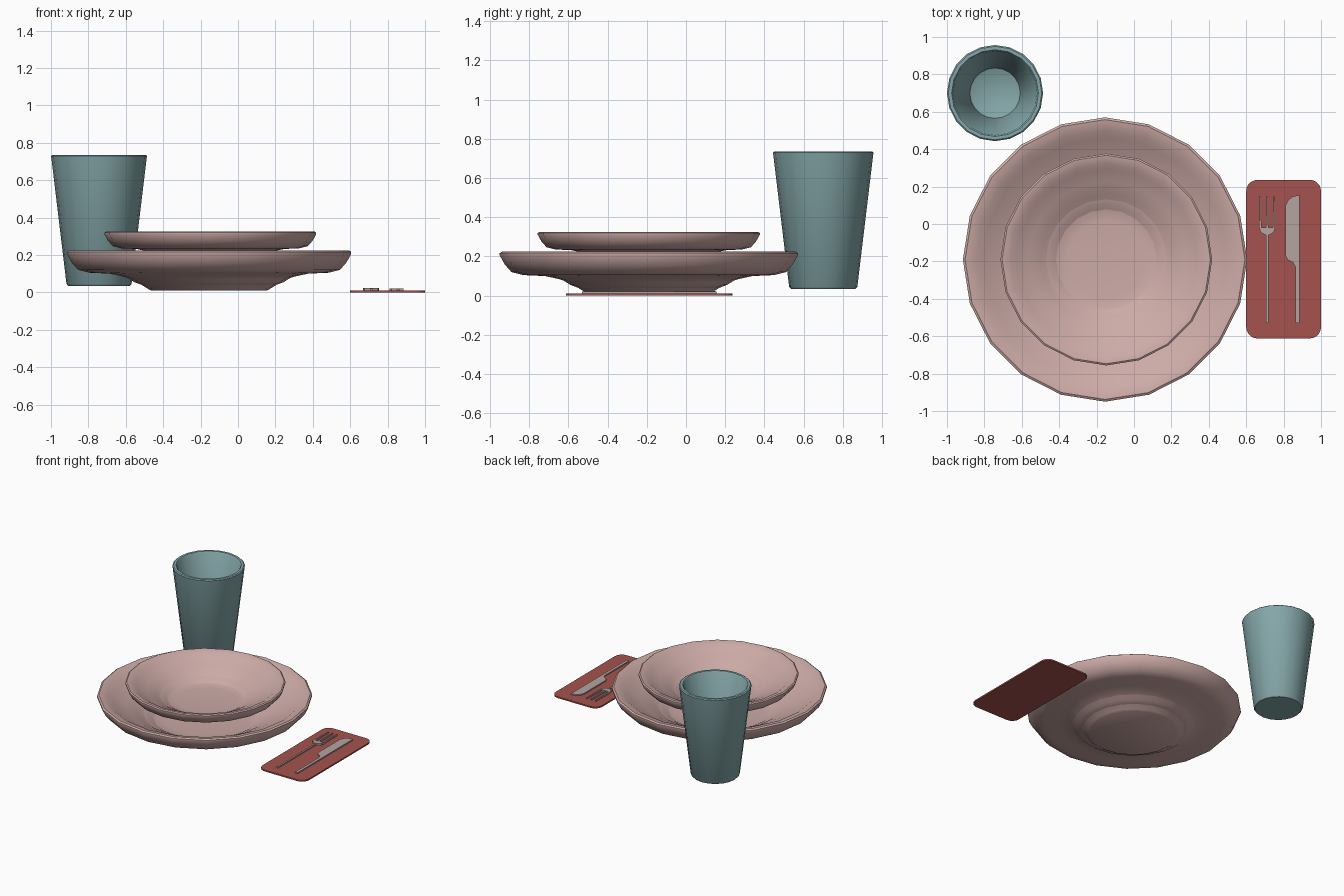
import bpy, bmesh, math

cube = bpy.data.objects.get("Cube")
if cube:
    bpy.data.objects.remove(cube)


def material(name, rgb):
    """Flat material from display RGB, stored as linear values."""
    col = [(c / 255) ** 2.2 for c in rgb] + [1.0]
    m = bpy.data.materials.new(name)
    m.use_nodes = True
    m.diffuse_color = col
    m.node_tree.nodes["Principled BSDF"].inputs["Base Color"].default_value = col
    return m


PINK = material("dusty pink ceramic", (203, 169, 165))
TEAL = material("muted teal ceramic", (132, 166, 168))
RED = material("brick red cloth", (163, 83, 78))
STEEL = material("warm grey metal", (178, 163, 160))


def finish(name, bm, mat, angle=None):
    bmesh.ops.recalc_face_normals(bm, faces=bm.faces[:])
    me = bpy.data.meshes.new(name)
    bm.to_mesh(me)
    bm.free()
    me.materials.append(mat)
    ob = bpy.data.objects.new(name, me)
    bpy.context.collection.objects.link(ob)
    if angle:
        bpy.ops.object.select_all(action="DESELECT")
        bpy.context.view_layer.objects.active = ob
        ob.select_set(True)
        bpy.ops.object.shade_smooth_by_angle(angle=math.radians(angle))
    return ob


def lathe(name, profile, loc, mat, scale=1.0, sides=20):
    """Closed turned shape; profile runs from under the base to the inner floor."""
    bm = bmesh.new()
    rings = []
    for r, z in profile:
        rings.append([bm.verts.new((loc[0] + scale * r * math.cos(math.tau * i / sides),
                                    loc[1] + scale * r * math.sin(math.tau * i / sides),
                                    loc[2] + scale * z)) for i in range(sides)])
    for a, b in zip(rings, rings[1:]):
        for i in range(sides):
            j = (i + 1) % sides
            bm.faces.new((a[i], a[j], b[j], b[i]))
    bm.faces.new(rings[0])
    bm.faces.new(rings[-1])
    return finish(name, bm, mat, 40)


def slab(name, outline, z0, z1, mat):
    """Flat outline extruded from z0 to z1."""
    bm = bmesh.new()
    face = bm.faces.new([bm.verts.new((x, y, z0)) for x, y in outline])
    ext = bmesh.ops.extrude_face_region(bm, geom=[face])["geom"]
    for v in ext:
        if isinstance(v, bmesh.types.BMVert):
            v.co.z = z1
    return finish(name, bm, mat)


# Plate and the smaller bowl of the same form stacked on it
dish = [(0.31, 0), (0.325, 0.008), (0.40, 0.055), (0.46, 0.075), (0.53, 0.09),
        (0.64, 0.095), (0.70, 0.11), (0.735, 0.15), (0.76, 0.195), (0.76, 0.207),
        (0.748, 0.215), (0.735, 0.213), (0.69, 0.20), (0.65, 0.172), (0.56, 0.135),
        (0.47, 0.09), (0.40, 0.045), (0.36, 0.03), (0.28, 0.022)]
lathe("plate", dish, (-0.155, -0.19, 0.01), PINK)
lathe("bowl", dish, (-0.148, -0.19, 0.165), PINK, 0.745)

# Tapered cup with a thick lip
cup = [(0.165, 0), (0.174, 0.01), (0.255, 0.685), (0.257, 0.694), (0.25, 0.70),
       (0.232, 0.70), (0.225, 0.692), (0.135, 0.045), (0.128, 0.04)]
lathe("cup", cup, (-0.743, 0.70, 0.035), TEAL)

# Placemat with rounded corners
corner = 0.06
mat_outline = []
for k, (sx, sy) in enumerate([(1, 1), (-1, 1), (-1, -1), (1, -1)]):
    for i in range(6):
        a = math.radians(90 * k + 18 * i)
        mat_outline.append((0.80 + sx * (0.20 - corner) + corner * math.cos(a),
                            -0.188 + sy * (0.424 - corner) + corner * math.sin(a)))
slab("placemat", mat_outline, 0, 0.011, RED)

# Fork: handle, flared neck and three tines
fx = 0.712
slab("fork_handle", [(fx - 0.007, -0.53), (fx + 0.007, -0.53),
                     (fx + 0.006, -0.05), (fx - 0.006, -0.05)], 0.011, 0.020, STEEL)
slab("fork_neck", [(fx - 0.008, -0.06), (fx + 0.008, -0.06), (fx + 0.036, -0.045),
                   (fx + 0.042, -0.02), (fx - 0.042, -0.02), (fx - 0.036, -0.045)],
     0.011, 0.024, STEEL)
for label, dx in (("left", 0.037), ("middle", 0), ("right", -0.037)):
    x = fx + dx
    slab("fork_tine_" + label, [(x - 0.006, -0.022), (x + 0.006, -0.022),
                                (x + 0.003, 0.15), (x - 0.003, 0.15)], 0.013, 0.024, STEEL)

# Knife: one outline for blade and handle
slab("knife", [(0.885, 0.155), (0.85, 0.148), (0.825, 0.13), (0.811, 0.10),
               (0.811, -0.17), (0.822, -0.192), (0.85, -0.205), (0.863, -0.23),
               (0.863, -0.53), (0.885, -0.53)], 0.011, 0.020, STEEL)
